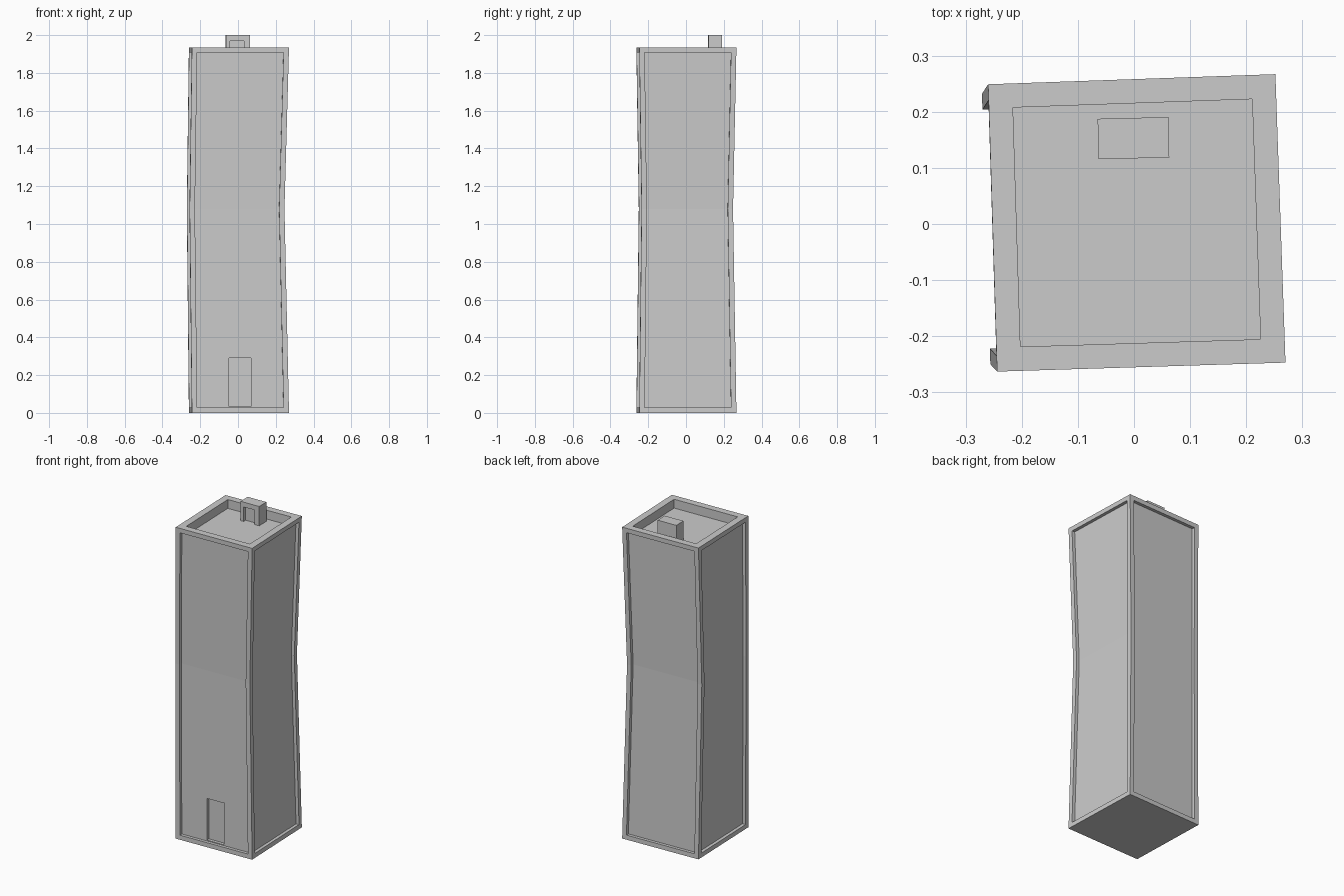
import bpy, bmesh, math
from mathutils import Matrix

if "Cube" in bpy.data.objects:
    bpy.data.objects.remove(bpy.data.objects["Cube"])

TOP, ROOF, WAIST = 1.935, 1.88, 1.08


def add_object(name, bm):
    bmesh.ops.recalc_face_normals(bm, faces=bm.faces)
    mesh = bpy.data.meshes.new(name)
    bm.to_mesh(mesh)
    bm.free()
    ob = bpy.data.objects.new(name, mesh)
    bpy.context.collection.objects.link(ob)
    return ob


def box(name, x, y, z, size, angle):
    """Box centred on (x, y), standing on z, turned about the vertical."""
    bm = bmesh.new()
    bmesh.ops.create_cube(bm, size=1)
    m = (Matrix.Translation((x, y, z + size[2] / 2))
         @ Matrix.Rotation(math.radians(angle), 4, 'Z')
         @ Matrix.Diagonal((*size, 1)))
    bm.transform(m)
    return add_object(name, bm)


def cut(target, cutter):
    cutter.hide_render = True
    cutter.hide_viewport = True
    mod = target.modifiers.new("doorway", 'BOOLEAN')
    mod.operation = 'DIFFERENCE'
    mod.solver = 'EXACT'
    mod.object = cutter


def recess(bm, faces, border, depth):
    """Inset a flat border, then push the inner faces straight in."""
    bmesh.ops.inset_region(bm, faces=faces, thickness=border, depth=0,
                           use_even_offset=True, use_boundary=True)
    bm.normal_update()
    bmesh.ops.inset_region(bm, faces=faces, thickness=0, depth=-depth,
                           use_even_offset=True, use_boundary=True)
    bm.normal_update()


# Tower: crooked square outline with a slightly shifted, narrower waist
outer = [(-0.244, -0.263), (0.27, -0.247), (0.252, 0.267), (-0.26, 0.249)]
waist = [(-0.256, -0.25), (0.246, -0.235), (0.231, 0.249), (-0.271, 0.232)]
bm = bmesh.new()
rings = [[bm.verts.new((x, y, z)) for x, y in pts]
         for pts, z in ((outer, 0), (waist, WAIST), (outer, TOP))]
bm.faces.new(rings[0][::-1])
roof = bm.faces.new(rings[2])
sides = []
for i in range(4):
    j = (i + 1) % 4
    sides.append([bm.faces.new((lo[i], lo[j], hi[j], hi[i]))
                  for lo, hi in zip(rings, rings[1:])])
bm.normal_update()
# Sunken wall panels and sunken roof behind the parapet
for panel in sides:
    recess(bm, panel, 0.028, 0.02)
recess(bm, [roof], 0.043, TOP - ROOF)
tower = add_object("tower", bm)

# Entrance recess at the foot of the front wall
cut(tower, box("entrance_cutter", 0.01, -0.237, 0.033, (0.117, 0.044, 0.257), 1.9))

# Small stair house on the roof with its own doorway
stair_house = box("stair_house", -0.001, 0.153, ROOF - 0.005,
                  (0.126, 0.072, 2.005 - ROOF), 1.4)
cut(stair_house, box("stair_door_cutter", -0.005, 0.117, ROOF - 0.002,
                     (0.074, 0.04, 0.092), 1.4))
